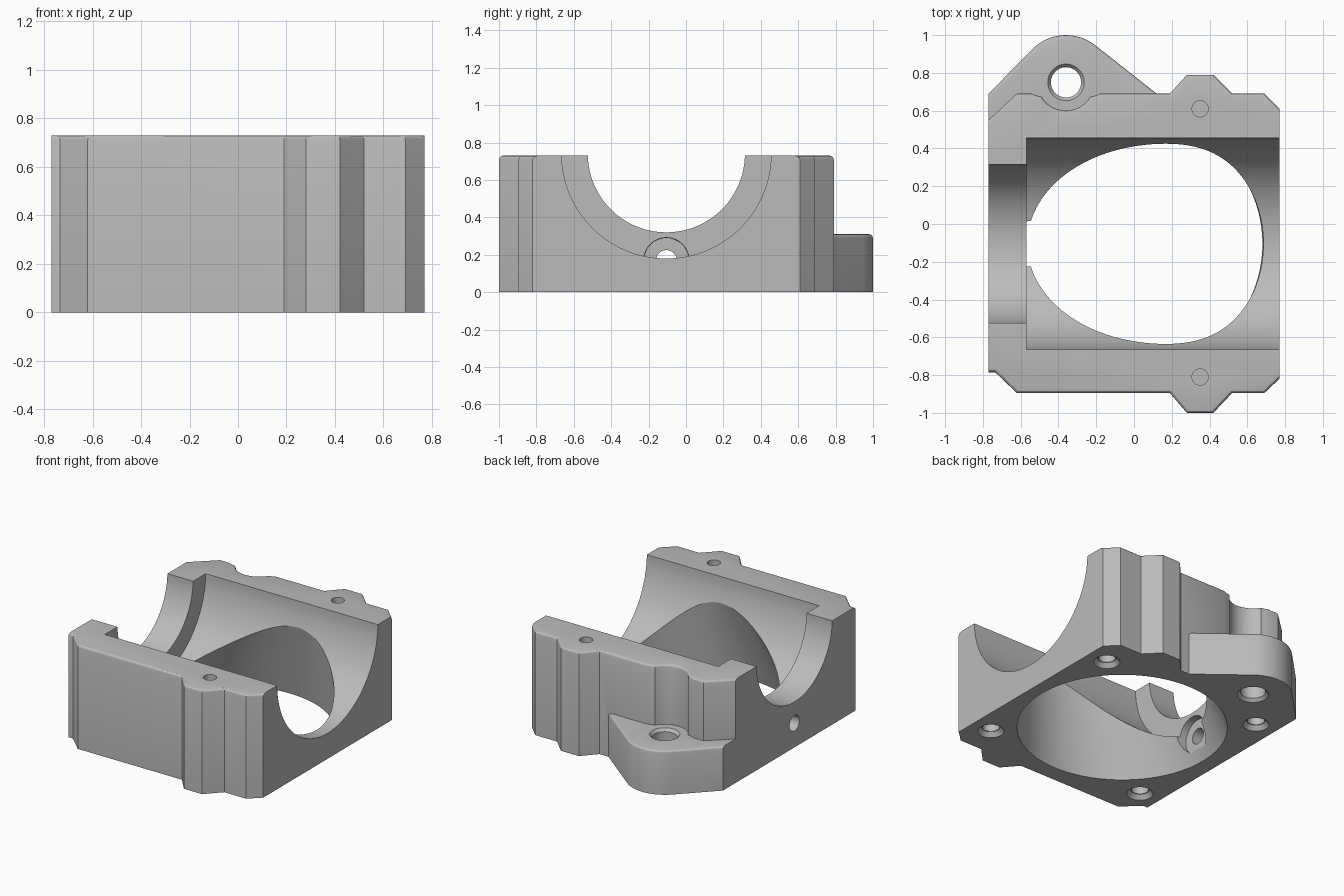
import bpy, bmesh, math
from mathutils import Matrix, Vector

old = bpy.data.objects.get("Cube")
if old:
    bpy.data.objects.remove(old, do_unlink=True)

MID = -0.105      # y of the bore axis
HEIGHT = 0.73
END = 0.77        # half length along x

grey = bpy.data.materials.new("plain grey")
grey.use_nodes = True
grey.diffuse_color = (0.5, 0.5, 0.5, 1)
grey.node_tree.nodes["Principled BSDF"].inputs["Base Color"].default_value = (0.5, 0.5, 0.5, 1)


def finish(name, bm):
    bmesh.ops.recalc_face_normals(bm, faces=bm.faces)
    mesh = bpy.data.meshes.new(name)
    bm.to_mesh(mesh)
    bm.free()
    mesh.materials.append(grey)
    obj = bpy.data.objects.new(name, mesh)
    bpy.context.collection.objects.link(obj)
    return obj


def prism(name, outline, height, soft):
    """Extrude an outline up from z = 0 and round its top rim except on the flat ends."""
    bm = bmesh.new()
    face = bm.faces.new([bm.verts.new((x, y, 0)) for x, y in outline])
    top = bmesh.ops.extrude_face_region(bm, geom=[face])["geom"]
    for v in top:
        if isinstance(v, bmesh.types.BMVert):
            v.co.z = height
    rim = [e for e in bm.edges if all(v.co.z > height - 1e-4 for v in e.verts)
           and not all(abs(v.co.x) > END - 1e-4 for v in e.verts)]
    bmesh.ops.bevel(bm, geom=rim, offset=soft, segments=3, profile=0.5, affect='EDGES')
    return finish(name, bm)


def tube(start, end, r1, r2, sides=48):
    """Solid cone or cylinder between two points, used as a cutter."""
    a, b = Vector(start), Vector(end)
    bm = bmesh.new()
    turn = (b - a).to_track_quat('Z', 'Y').to_matrix().to_4x4()
    bmesh.ops.create_cone(bm, cap_ends=True, segments=sides, radius1=r1, radius2=r2,
                          depth=(b - a).length, matrix=Matrix.Translation((a + b) / 2) @ turn)
    return finish("cutter", bm)


def combine(target, other, operation):
    mod = target.modifiers.new(operation, 'BOOLEAN')
    mod.operation = operation
    mod.solver = 'EXACT'
    mod.object = other
    other.hide_render = True
    bpy.context.view_layer.objects.active = target
    bpy.ops.object.modifier_apply(modifier=mod.name)
    bpy.data.objects.remove(other, do_unlink=True)


def arc(cx, cy, r, a0, a1, n):
    return [(cx + r * math.cos(math.radians(a0 + (a1 - a0) * i / n)),
             cy + r * math.sin(math.radians(a0 + (a1 - a0) * i / n))) for i in range(n + 1)]


# Main block, with screw bulges, clipped corners and a scallop beside the lug
EAR_X, EAR_Y = -0.36, 0.75
back = [(-END, 0.55), (-0.62, 0.69), (-0.54, 0.69), (-0.515, 0.68)]
back += arc(EAR_X, EAR_Y, 0.15, 210, 330, 12)
back += [(-0.205, 0.68), (-0.18, 0.69), (0.19, 0.69), (0.28, 0.79), (0.42, 0.79),
         (0.52, 0.69), (0.69, 0.69), (END, 0.61)]
front = [(END, -0.82), (0.69, -0.895), (0.52, -0.895), (0.42, -1.0), (0.28, -1.0),
         (0.19, -0.895), (-0.62, -0.895), (-0.735, -0.785), (-END, -0.785)]
body = prism("clamp_body", back + front, HEIGHT, 0.022)

# Mounting lug
lug_outline = [(-END, 0.4), (-END, 0.69)] + arc(EAR_X, EAR_Y, 0.25, 135, 52, 14)
lug_outline += [(0.12, 0.69), (0.12, 0.5)]
lug = prism("lug", lug_outline, 0.31, 0.022)
combine(body, lug, 'UNION')

cutters = []

# Lengthwise bore in two diameters
AXIS = HEIGHT + 0.01
cutters.append(tube((-0.57, MID, AXIS), (1, MID, AXIS), 0.56, 0.56, 128))
cutters.append(tube((-1, MID, AXIS), (-0.5, MID, AXIS), 0.42, 0.42, 128))

# Leaning, tapering opening through the floor
bm = bmesh.new()
rings = []
for z in (-0.05, 0.78):
    rings.append([bm.verts.new((x, y, z)) for x, y in
                  arc(0.01 + 0.28 * z, MID, 0.67 - 0.25 * z, 0, 360, 96)[:-1]])
for i in range(96):
    j = (i + 1) % 96
    bm.faces.new((rings[0][i], rings[0][j], rings[1][j], rings[1][i]))
bm.faces.new(rings[0])
bm.faces.new(rings[1])
cutters.append(finish("cutter", bm))

# Bolt hole through the end wall, counterbored inside
cutters.append(tube((-1, MID, 0.17), (-0.5, MID, 0.17), 0.055, 0.055))
cutters.append(tube((-0.62, MID, 0.17), (-0.48, MID, 0.17), 0.12, 0.125))

# Screw holes down from the bulges
for y in (0.61, -0.81):
    cutters.append(tube((0.35, y, 0.4), (0.35, y, 0.9), 0.043, 0.043, 32))

# Four countersunk holes in the underside
for x in (-0.62, 0.62):
    for side in (-1, 1):
        y = MID + side * 0.575
        cutters.append(tube((x, y, -0.05), (x, y, 0.3), 0.055, 0.055, 32))
        cutters.append(tube((x, y, -0.01), (x, y, 0.03), 0.092, 0.06, 32))

# Lug hole, chamfered at both ends
cutters.append(tube((EAR_X, EAR_Y, -0.1), (EAR_X, EAR_Y, 0.5), 0.08, 0.08))
cutters.append(tube((EAR_X, EAR_Y, -0.01), (EAR_X, EAR_Y, 0.02), 0.11, 0.08))
cutters.append(tube((EAR_X, EAR_Y, 0.29), (EAR_X, EAR_Y, 0.32), 0.08, 0.105))

for cutter in cutters:
    combine(body, cutter, 'DIFFERENCE')

# Smooth the curved walls, keep the edges crisp
bpy.ops.object.select_all(action='DESELECT')
body.select_set(True)
bpy.context.view_layer.objects.active = body
bpy.ops.object.shade_smooth_by_angle(angle=math.radians(25))
